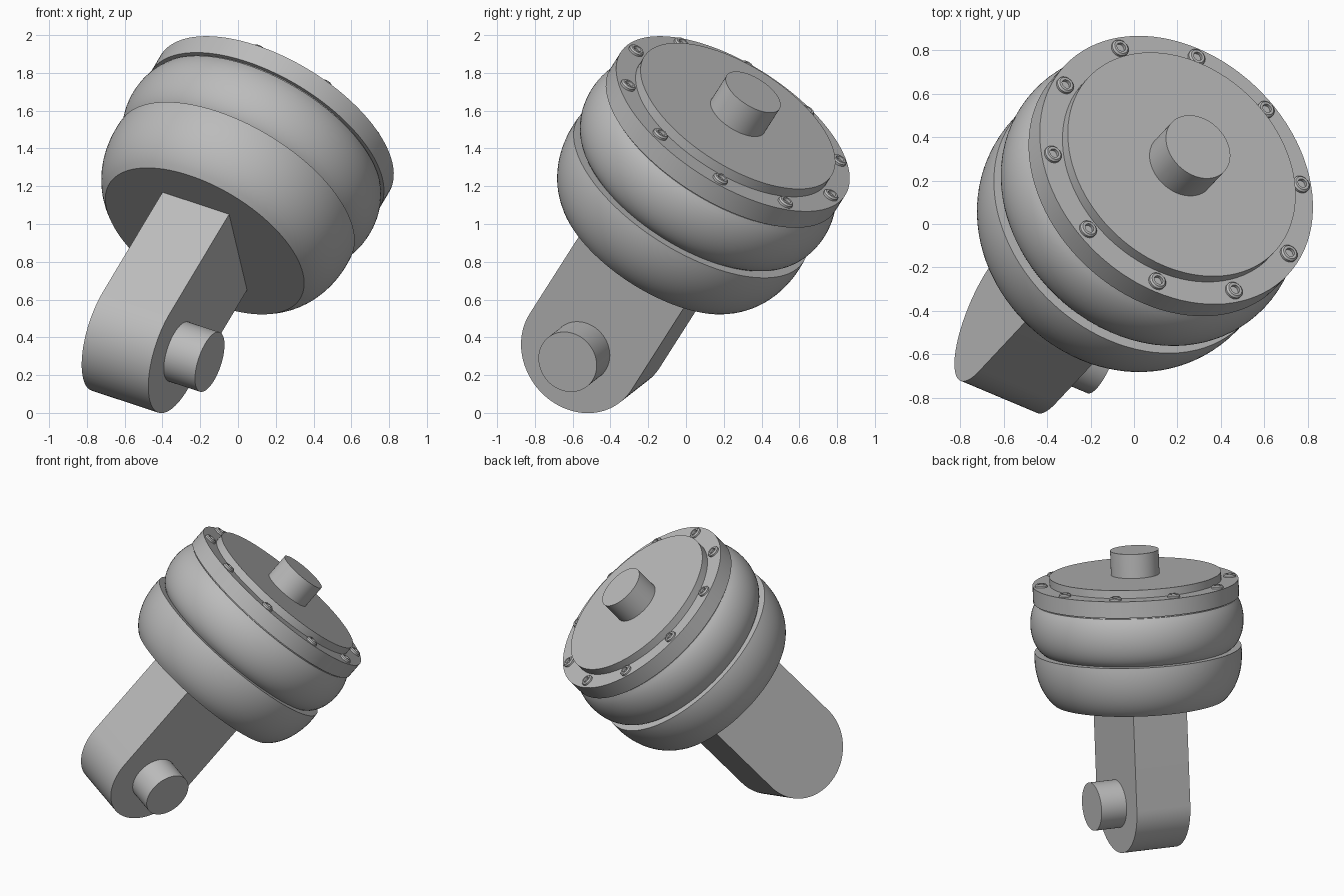
import bpy, bmesh, math
from mathutils import Matrix, Vector

cube = bpy.data.objects.get("Cube")
if cube:
    bpy.data.objects.remove(cube, do_unlink=True)

grey = bpy.data.materials.new("plain grey")
grey.use_nodes = True
COLOR = (0.5, 0.5, 0.5, 1)
grey.diffuse_color = COLOR
grey.node_tree.nodes["Principled BSDF"].inputs["Base Color"].default_value = COLOR

# Tilted frame: local z runs along the main axis, local x along the cross pin
axis = Vector((0.45, 0.48, 0.753)).normalized()
cross = Vector((0.88, -0.37, -0.29))
cross = (cross - axis * cross.dot(axis)).normalized()
side = axis.cross(cross)
FRAME = Matrix.Translation((0.22, 0.275, 1.572)) @ Matrix((cross, side, axis)).transposed().to_4x4()


def finish(name, bm, local=Matrix()):
    """Turn a bmesh into a placed, shaded object."""
    bmesh.ops.remove_doubles(bm, verts=bm.verts, dist=1e-5)
    bmesh.ops.recalc_face_normals(bm, faces=bm.faces)
    bm.transform(FRAME @ local)
    mesh = bpy.data.meshes.new(name)
    bm.to_mesh(mesh)
    bm.free()
    mesh.materials.append(grey)
    mesh.shade_smooth()
    mesh.set_sharp_from_angle(angle=math.radians(30))
    obj = bpy.data.objects.new(name, mesh)
    bpy.context.collection.objects.link(obj)
    return obj


def lathe(name, profile, steps=96, local=Matrix()):
    """Revolve (radius, height) points around local z."""
    bm = bmesh.new()
    verts = [bm.verts.new((r, 0, z)) for r, z in profile]
    edges = [bm.edges.new(pair) for pair in zip(verts, verts[1:])]
    bmesh.ops.spin(bm, geom=verts + edges, cent=(0, 0, 0), axis=(0, 0, 1),
                   angle=math.tau, steps=steps, use_merge=True)
    return finish(name, bm, local)


def disc(name, radius, low, high, local=Matrix()):
    return lathe(name, [(0, low), (radius, low), (radius, high), (0, high)], local=local)


def bulged(name, inner, swell, middle, half, low, high, count=16):
    """Round body with an elliptical side between two heights."""
    pts = [(0, low)]
    for i in range(count + 1):
        z = low + (high - low) * i / count
        pts.append((inner + swell * math.sqrt(1 - ((z - middle) / half) ** 2), z))
    lathe(name, pts + [(0, high)])


# Round body, from the bottom up
bulged("lower_housing", 0.465, 0.245, -0.57, 0.36, -0.88, -0.52)
bulged("upper_housing", 0.60, 0.13, -0.33, 0.21, -0.525, -0.18)
disc("rim_neck", 0.68, -0.2, -0.16)
disc("rim", 0.705, -0.17, -0.055)
disc("cover_plate", 0.588, -0.06, 0)
disc("top_pin", 0.166, -0.01, 0.168)

# Ring of socket bolts on the rim
BOLT = [(0, 0.004), (0.022, 0.004), (0.022, 0.02), (0.034, 0.02), (0.042, 0.012), (0.042, -0.01), (0, -0.01)]
for i in range(10):
    turn = Matrix.Rotation(math.radians(18 + 36 * i), 4, 'Z')
    lathe(f"rim_bolt_{i + 1}", BOLT, 24, turn @ Matrix.Translation((0.648, 0, -0.055)))

# Flat arm with a rounded end
EYE, RADIUS, HALF = -1.58, 0.34, 0.2
outline = [(-RADIUS, -0.86)]
for i in range(41):
    a = math.pi + math.pi * i / 40
    outline.append((RADIUS * math.cos(a), EYE + RADIUS * math.sin(a)))
outline.append((RADIUS, -0.86))
bm = bmesh.new()
face = bm.faces.new([bm.verts.new((-HALF, y, z)) for y, z in outline])
new = bmesh.ops.extrude_face_region(bm, geom=[face])["geom"]
bmesh.ops.translate(bm, verts=[v for v in new if isinstance(v, bmesh.types.BMVert)], vec=(2 * HALF, 0, 0))
finish("arm", bm)

# Cross pin on one side of the arm
sideways = Matrix.Translation((0, 0, EYE)) @ Matrix.Rotation(math.pi / 2, 4, 'Y')
disc("cross_pin", 0.166, HALF - 0.02, 0.387, sideways)
